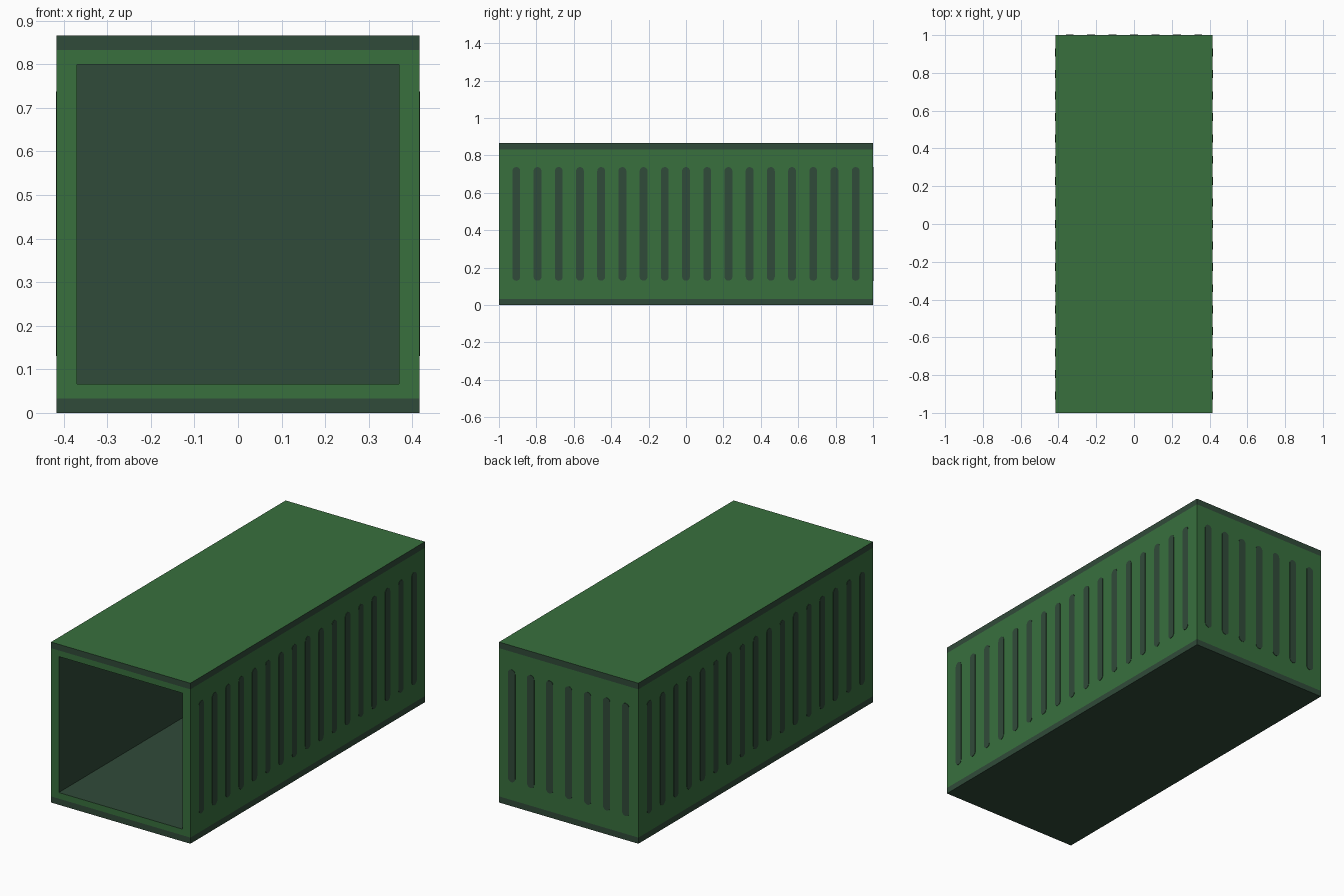
import bpy, bmesh, math
from mathutils import Vector

if "Cube" in bpy.data.objects:
    bpy.data.objects.remove(bpy.data.objects["Cube"])

W, L, H = 0.416, 1.0, 0.866      # half width, half length, height
BAND = 0.033                     # rail height


def material(name, rgb):
    m = bpy.data.materials.new(name)
    m.diffuse_color = (*rgb, 1)
    m.use_nodes = True
    m.node_tree.nodes["Principled BSDF"].inputs["Base Color"].default_value = m.diffuse_color
    return m


green = material("container green", (0.040, 0.162, 0.048))
dark = material("dark grey green", (0.030, 0.069, 0.041))


def add_object(name, bm, mats):
    bmesh.ops.recalc_face_normals(bm, faces=bm.faces[:])
    me = bpy.data.meshes.new(name)
    bm.to_mesh(me)
    bm.free()
    for m in mats:
        me.materials.append(m)
    ob = bpy.data.objects.new(name, me)
    bpy.context.collection.objects.link(ob)
    return ob


# Hollow container body with rail bands cut into its walls
bm = bmesh.new()
bmesh.ops.create_cube(bm, size=1)
for v in bm.verts:
    v.co = Vector((v.co.x * 2 * W, v.co.y * 2 * L, (v.co.z + 0.5) * H))
for z in (BAND, H - BAND):
    bmesh.ops.bisect_plane(bm, geom=bm.verts[:] + bm.edges[:] + bm.faces[:],
                           plane_co=(0, 0, z), plane_no=(0, 0, 1))
bm.normal_update()
for f in bm.faces:
    z = f.calc_center_median().z
    f.material_index = 1 if z < BAND or (z > H - BAND and f.normal.z < 0.5) else 0

# Open front: inset the middle front face and push it back to the end wall
front = next(f for f in bm.faces if f.normal.y < -0.9
             and BAND < f.calc_center_median().z < H - BAND)
bmesh.ops.inset_individual(bm, faces=[front], thickness=0.04)
for v in front.verts:
    v.co.x = math.copysign(0.37, v.co.x)
    v.co.z = 0.066 if v.co.z < H / 2 else 0.80
res = bmesh.ops.extrude_discrete_faces(bm, faces=[front])
back = res["faces"][0]
for v in back.verts:
    v.co.y = 0.955
back.material_index = 1
for e in back.edges:
    for f in e.link_faces:
        f.material_index = 1
add_object("container_body", bm, [green, dark])


# Rows of thin round-ended ribs on the walls
def rib_row(name, count, origin, along, normal, pitch=0.1134, r=0.021,
            z0=0.13, z1=0.738, depth=0.002, seg=8):
    bm = bmesh.new()
    along, normal, origin = Vector(along), Vector(normal), Vector(origin)
    for i in range(count):
        c = origin + along * (i - (count - 1) / 2) * pitch
        pts = []
        for base, start in ((z1 - r, 0), (z0 + r, math.pi)):
            for k in range(seg + 1):
                a = start + math.pi * k / seg
                pts.append(c + along * r * math.cos(a)
                           + Vector((0, 0, base + r * math.sin(a))))
        face = bm.faces.new([bm.verts.new(p) for p in pts])
        ext = bmesh.ops.extrude_face_region(bm, geom=[face])
        bmesh.ops.translate(bm, vec=normal * depth,
                            verts=[g for g in ext["geom"]
                                   if isinstance(g, bmesh.types.BMVert)])
    return add_object(name, bm, [dark])


rib_row("right_side_ribs", 17, (W, 0, 0), (0, 1, 0), (1, 0, 0))
rib_row("left_side_ribs", 17, (-W, 0, 0), (0, 1, 0), (-1, 0, 0))
rib_row("back_ribs", 7, (0, L, 0), (1, 0, 0), (0, 1, 0))
